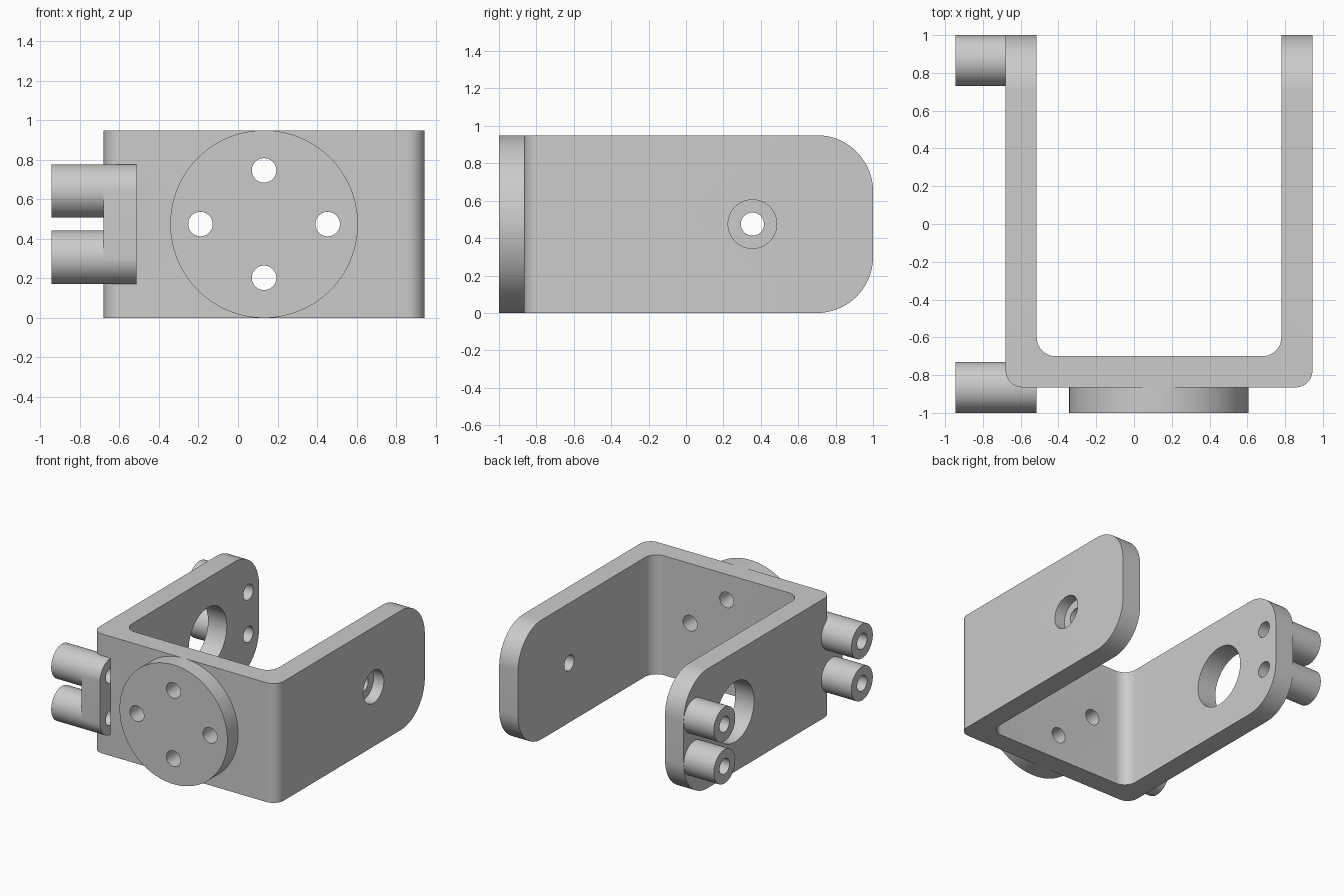
import bpy, bmesh, math
from mathutils import Matrix, Vector

cube = bpy.data.objects.get("Cube")
if cube:
    bpy.data.objects.remove(cube, do_unlink=True)

GREY = bpy.data.materials.new("plain_grey")
GREY.use_nodes = True
GREY.diffuse_color = (0.6, 0.6, 0.6, 1)
GREY.node_tree.nodes["Principled BSDF"].inputs["Base Color"].default_value = (0.6, 0.6, 0.6, 1)

HEIGHT, WALL = 0.95, 0.165
MID = HEIGHT / 2
LEFT, RIGHT, FRONT, BACK = -0.68, 0.945, -0.865, 1.0
LEFT_IN = LEFT + WALL
PEG_R, HOLE_R, PEG_END = 0.135, 0.062, -0.945
PEG_Z = (MID - 0.168, MID + 0.168)
PEG_Y = {"front": -0.865, "rear": 0.865}
DISC_X = 0.132


def finish(name, bm):
    bmesh.ops.recalc_face_normals(bm, faces=bm.faces)
    mesh = bpy.data.meshes.new(name)
    bm.to_mesh(mesh)
    bm.free()
    mesh.materials.append(GREY)
    obj = bpy.data.objects.new(name, mesh)
    bpy.context.collection.objects.link(obj)
    return obj


def prism(points, sweep):
    """Extrude a closed outline along a vector."""
    bm = bmesh.new()
    face = bm.faces.new([bm.verts.new(p) for p in points])
    out = bmesh.ops.extrude_face_region(bm, geom=[face], use_keep_orig=True)
    moved = [v for v in out["geom"] if isinstance(v, bmesh.types.BMVert)]
    bmesh.ops.translate(bm, vec=sweep, verts=moved)
    return bm


def arc(cx, cy, r, start, end, steps):
    angles = [math.radians(start + (end - start) * i / steps) for i in range(steps + 1)]
    return [(cx + r * math.cos(a), cy + r * math.sin(a)) for a in angles]


def cylinder(name, start, end, r, sides=64):
    start, end = Vector(start), Vector(end)
    axis = end - start
    bm = bmesh.new()
    place = Matrix.Translation((start + end) / 2) @ axis.to_track_quat("Z", "Y").to_matrix().to_4x4()
    bmesh.ops.create_cone(bm, cap_ends=True, segments=sides, radius1=r, radius2=r,
                          depth=axis.length, matrix=place)
    return finish(name, bm)


def drill(obj, start, end, r):
    """Cut a round hole and discard the cutter."""
    cutter = cylinder("hole_cutter", start, end, r, 48)
    cutter.hide_render = True
    mod = obj.modifiers.new("hole", "BOOLEAN")
    mod.operation, mod.solver, mod.object = "DIFFERENCE", "EXACT", cutter
    bpy.context.view_layer.objects.active = obj
    bpy.ops.object.modifier_apply(modifier=mod.name)
    bpy.data.objects.remove(cutter, do_unlink=True)


# U-shaped bracket with rounded bends
RO, RI = 0.09, 0.1
right_in, front_in = RIGHT - WALL, FRONT + WALL
outline = [(LEFT, BACK)] + arc(LEFT + RO, FRONT + RO, RO, 180, 270, 10)
outline += arc(RIGHT - RO, FRONT + RO, RO, 270, 360, 10) + [(RIGHT, BACK), (right_in, BACK)]
outline += arc(right_in - RI, front_in + RI, RI, 0, -90, 10)
outline += arc(LEFT_IN + RI, front_in + RI, RI, 270, 180, 10) + [(LEFT_IN, BACK)]
bm = prism([(x, y, 0) for x, y in outline], (0, 0, HEIGHT))

# Rounded arm ends
ends = [e for e in bm.edges
        if all(v.co.y > BACK - 0.001 for v in e.verts)
        and abs(e.verts[0].co.z - e.verts[1].co.z) < 0.001
        and abs(e.verts[0].co.x - e.verts[1].co.x) < WALL + 0.01]
bmesh.ops.bevel(bm, geom=ends, offset=0.3, offset_type="OFFSET", segments=20,
                profile=0.5, affect="EDGES")
bracket = finish("bracket", bm)

# Round mounting disc on the front
disc = cylinder("mounting_disc", (DISC_X, FRONT, MID), (DISC_X, -1, MID), HEIGHT / 2, 128)
parts = [bracket, disc]
for dx, dz in ((0.322, 0), (-0.322, 0), (0, 0.272), (0, -0.272)):
    for obj in (bracket, disc):
        drill(obj, (DISC_X + dx, -1.2, MID + dz), (DISC_X + dx, -0.5, MID + dz), HOLE_R)

# Counterbored pivot hole in one arm, large opening in the other
PIVOT_Y = 0.355
drill(bracket, (0.7, PIVOT_Y, MID), (1.1, PIVOT_Y, MID), HOLE_R)
drill(bracket, (RIGHT - 0.09, PIVOT_Y, MID), (1.1, PIVOT_Y, MID), 0.13)
drill(bracket, (-0.8, PIVOT_Y, MID), (-0.4, PIVOT_Y, MID), 0.24)

# Hollow side pegs
for place, y in PEG_Y.items():
    for level, z in zip(("lower", "upper"), PEG_Z):
        peg = cylinder(f"{place}_{level}_peg", (PEG_END, y, z), (LEFT, y, z), PEG_R)
        drill(peg, (-1.1, y, z), (-0.5, y, z), HOLE_R)
        parts.append(peg)
        stop = LEFT_IN if place == "front" else -0.4
        drill(bracket, (-1.1, y, z), (stop, y, z), HOLE_R)

# Slot-shaped bridge joining the front pegs to the bracket
y = PEG_Y["front"]
slot = arc(y, PEG_Z[1], PEG_R, 0, 180, 32) + arc(y, PEG_Z[0], PEG_R, 180, 360, 32)
bridge = finish("front_peg_bridge", prism([(LEFT, a, b) for a, b in slot], (WALL, 0, 0)))
for z in PEG_Z:
    drill(bridge, (-1.1, y, z), (-0.4, y, z), HOLE_R)
parts.append(bridge)

# Smooth curved walls, crisp rims
bpy.ops.object.select_all(action="DESELECT")
for obj in parts:
    obj.select_set(True)
bpy.context.view_layer.objects.active = bracket
bpy.ops.object.shade_smooth_by_angle(angle=math.radians(30))
